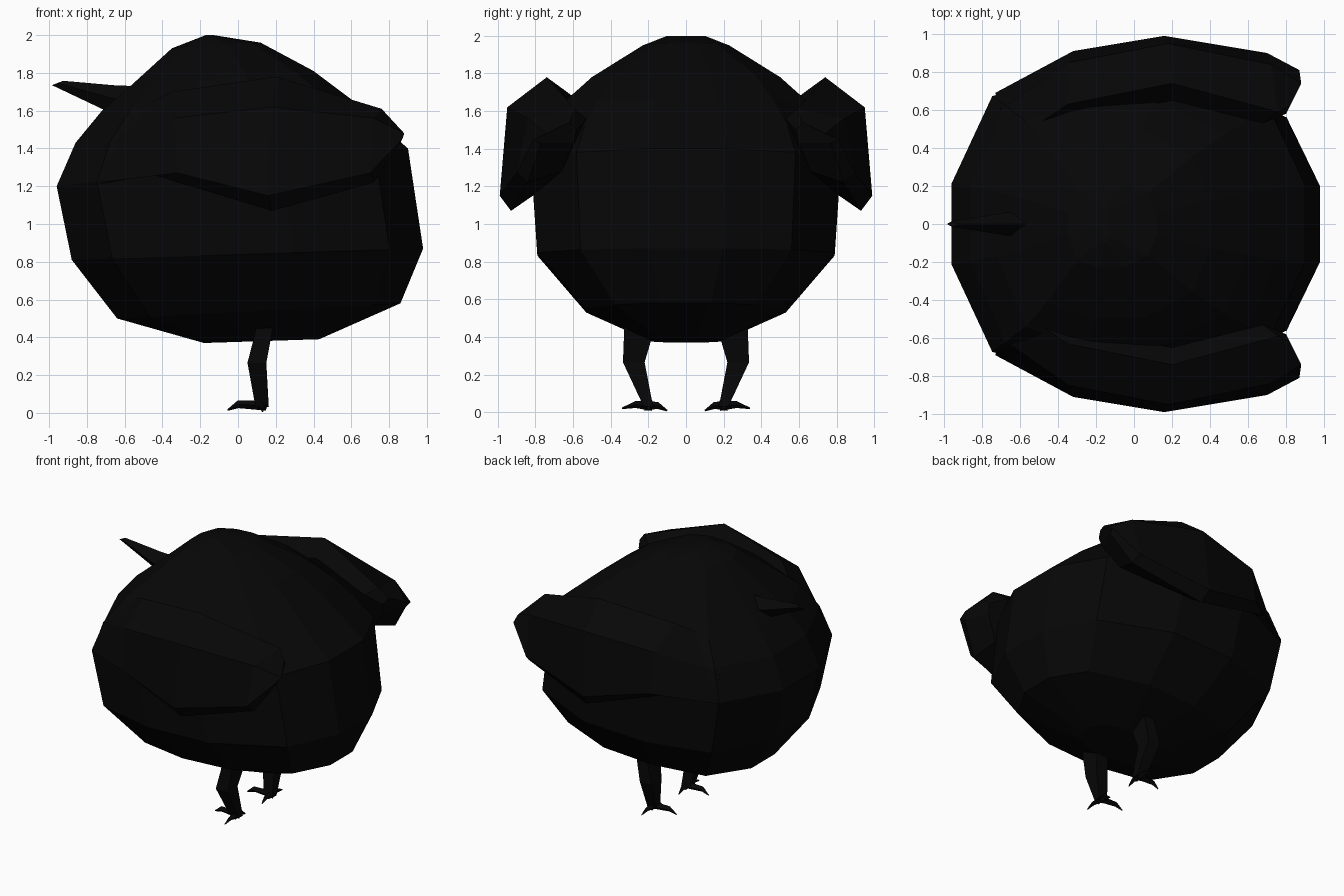
import bpy, bmesh
from math import cos, sin, radians
from mathutils import Vector

if "Cube" in bpy.data.objects:
    bpy.data.objects.remove(bpy.data.objects["Cube"])

black = bpy.data.materials.new("black_feathers")
black.diffuse_color = (0.002, 0.002, 0.002, 1)
black.use_nodes = True
black.node_tree.nodes["Principled BSDF"].inputs["Base Color"].default_value = black.diffuse_color


def loft(name, rings):
    """Skin a closed tube through rings of equal point count, capping both ends."""
    bm = bmesh.new()
    loops = [[bm.verts.new(p) for p in ring] for ring in rings]
    n = len(loops[0])
    for a, b in zip(loops, loops[1:]):
        for i in range(n):
            j = (i + 1) % n
            bm.faces.new((a[i], a[j], b[j], b[i]))
    bm.faces.new(loops[0][::-1])
    bm.faces.new(loops[-1])
    bmesh.ops.recalc_face_normals(bm, faces=bm.faces)
    mesh = bpy.data.meshes.new(name)
    bm.to_mesh(mesh)
    bm.free()
    mesh.materials.append(black)
    obj = bpy.data.objects.new(name, mesh)
    bpy.context.collection.objects.link(obj)
    return obj


def mirror(rings, s):
    return [[(x, s * y, z) for x, y, z in ring] for ring in rings]


def tube(path, sides=4):
    """Rings around a path of (x, y, z, radius)."""
    rings = []
    for k, (x, y, z, r) in enumerate(path):
        p, q = path[max(k - 1, 0)], path[min(k + 1, len(path) - 1)]
        d = (Vector(q[:3]) - Vector(p[:3])).normalized()
        u = d.cross(Vector((0, 0, 1))).normalized()
        v = d.cross(u)
        rings.append([Vector((x, y, z)) + r * (u * cos(radians(360 * i / sides))
                      + v * sin(radians(360 * i / sides))) for i in range(sides)])
    return rings


# Round body: twelve-sided tilted rings (x left, z left, x right, z right, half width)
half = [(1, .25), (.81, .71), (.27, 1), (-.27, 1), (-.77, .82), (-1, .26)]
outline = half + [(u, -v) for u, v in reversed(half)]
body = []
for xl, zl, xr, zr, w in [(-.18, .37, .43, .39, .19), (-.64, .50, .86, .58, .53),
                          (-.88, .81, .98, .87, .79), (-.96, 1.20, .90, 1.40, .82),
                          (-.86, 1.43, .75, 1.53, .76), (-.72, 1.60, .60, 1.66, .66),
                          (-.57, 1.73, .40, 1.81, .50), (-.35, 1.93, .12, 1.96, .23),
                          (-.17, 2.00, -.13, 2.00, .10)]:
    body.append([(xl + (xr - xl) * (u + 1) / 2, w * v, zl + (zr - zl) * (u + 1) / 2)
                 for u, v in outline])
loft("body", body)

# Thin upturned beak
loft("beak", [[(x, 0, top), (x - .03, w, (top + low) / 2), (x - .06, 0, low), (x - .03, -w, (top + low) / 2)]
              for x, top, low, w in [(-.50, 1.73, 1.56, .07), (-.64, 1.733, 1.60, .06),
                                     (-.925, 1.758, 1.735, .016)]])

# Folded wings: sections from the shoulder to the tip
wing = [
    [(-.55, .42, 1.50), (-.60, .46, 1.57), (-.70, .60, 1.42), (-.73, .69, 1.22), (-.71, .64, 1.20), (-.60, .55, 1.25)],
    [(-.34, .55, 1.58), (-.35, .63, 1.70), (-.34, .85, 1.56), (-.32, .91, 1.27), (-.48, .80, 1.27), (-.40, .70, 1.30)],
    [(.20, .65, 1.66), (.20, .74, 1.78), (.18, .95, 1.62), (.16, .99, 1.15), (.18, .93, 1.07), (.18, .80, 1.16)],
    [(.68, .53, 1.56), (.76, .59, 1.61), (.72, .84, 1.56), (.70, .90, 1.27), (.72, .84, 1.22), (.68, .66, 1.28)],
    [(.80, .58, 1.50), (.82, .62, 1.54), (.88, .74, 1.48), (.87, .81, 1.45), (.86, .77, 1.43), (.79, .60, 1.43)],
]

# Legs with bent knees: (x centre, half depth, inner y, outer y, z)
leg = [[(x - d, a, z), (x + d, a, z), (x + d, b, z), (x - d, b, z)]
       for x, d, a, b, z in [(.15, .04, .17, .33, .50), (.13, .045, .18, .33, .40),
                             (.10, .05, .22, .335, .265), (.128, .035, .175, .225, .03)]]

# One front toe and two sideways toes, each ending in a claw
toes = {
    "front_toe": [(.15, .20, .04, .028), (.0, .195, .045, .02), (-.055, .19, .015, .004)],
    "outer_toe": [(.13, .18, .035, .028), (.13, .27, .04, .018), (.13, .34, .02, .004)],
    "inner_toe": [(.13, .22, .035, .028), (.13, .15, .035, .018), (.13, .10, .008, .004)],
}
for side, s in (("left", -1), ("right", 1)):
    loft(side + "_wing", mirror(wing, s))
    loft(side + "_leg", mirror(leg, s))
    for toe, path in toes.items():
        loft(side + "_" + toe, mirror(tube(path), s))
